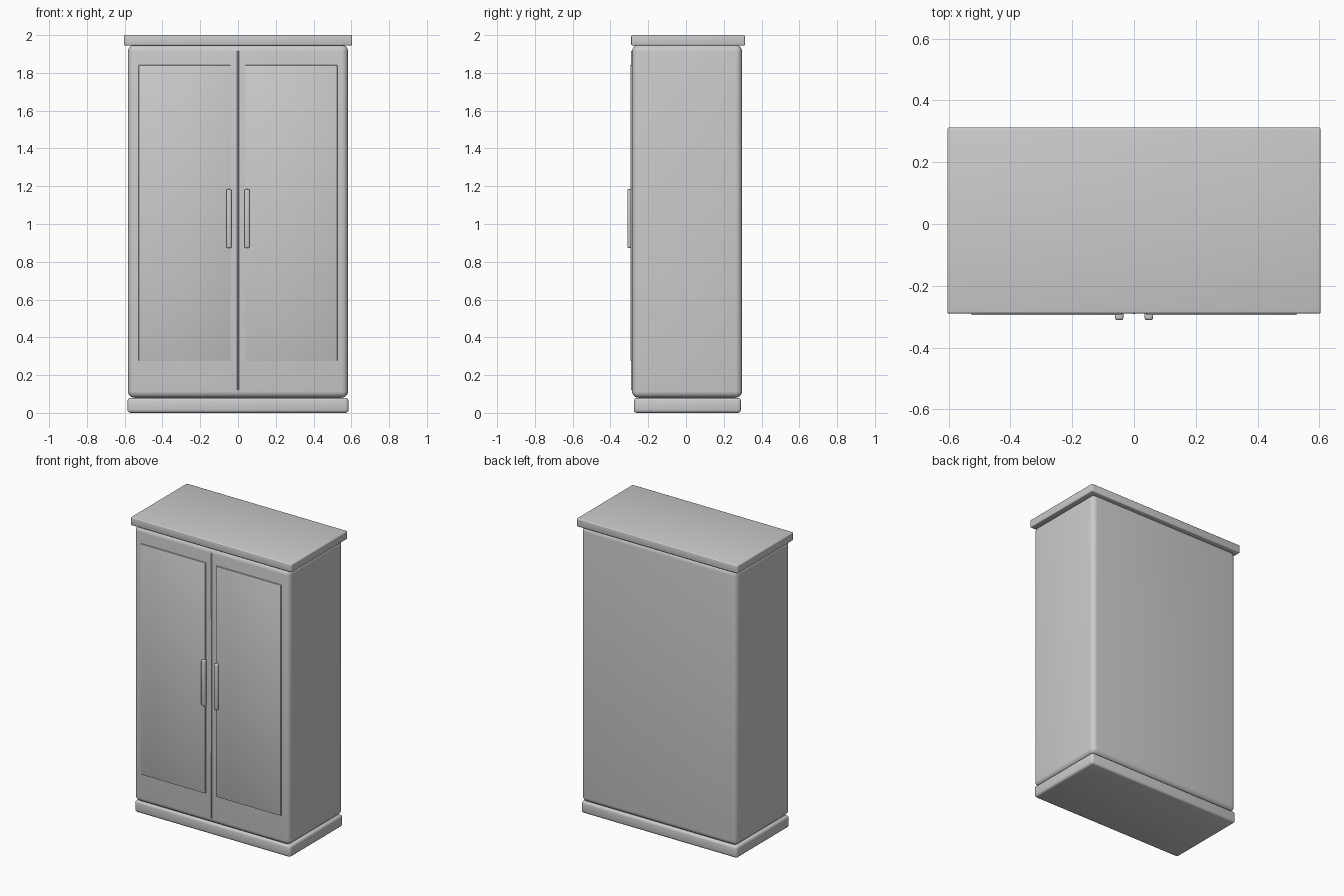
import bpy
from math import radians

if "Cube" in bpy.data.objects:
    bpy.data.objects.remove(bpy.data.objects["Cube"])


def box(name, x, y, z, bevel, segments=3):
    """Bevelled box from (min, max) ranges on each axis."""
    bpy.ops.mesh.primitive_cube_add(
        size=1, location=[(a + b) / 2 for a, b in (x, y, z)])
    ob = bpy.context.object
    ob.name = name
    ob.scale = [b - a for a, b in (x, y, z)]
    bpy.ops.object.transform_apply(location=False, rotation=False, scale=True)
    mod = ob.modifiers.new("Bevel", "BEVEL")
    mod.width = bevel
    mod.segments = segments
    bpy.ops.object.modifier_apply(modifier=mod.name)
    bpy.ops.object.shade_smooth_by_angle(angle=radians(40))
    return ob


# Carcass, plinth and top board
box("cabinet_body", (-0.583, 0.583), (-0.286, 0.297), (0.08, 1.948), 0.035, 5)
box("plinth", (-0.585, 0.585), (-0.276, 0.291), (0.0, 0.08), 0.016)
box("top_board", (-0.604, 0.604), (-0.29, 0.312), (1.945, 2.0), 0.007)

# Strip between the doors
box("door_gap_strip", (-0.004, 0.004), (-0.291, -0.27), (0.12, 1.917), 0.001, 1)

# Door panels and handles, one per side
for side, s in (("left", -1), ("right", 1)):
    box(side + "_door_panel", sorted((s * 0.039, s * 0.526)),
        (-0.295, -0.27), (0.277, 1.841), 0.003, 2)
    box(side + "_handle", sorted((s * 0.034, s * 0.062)),
        (-0.311, -0.283), (0.872, 1.184), 0.008)
